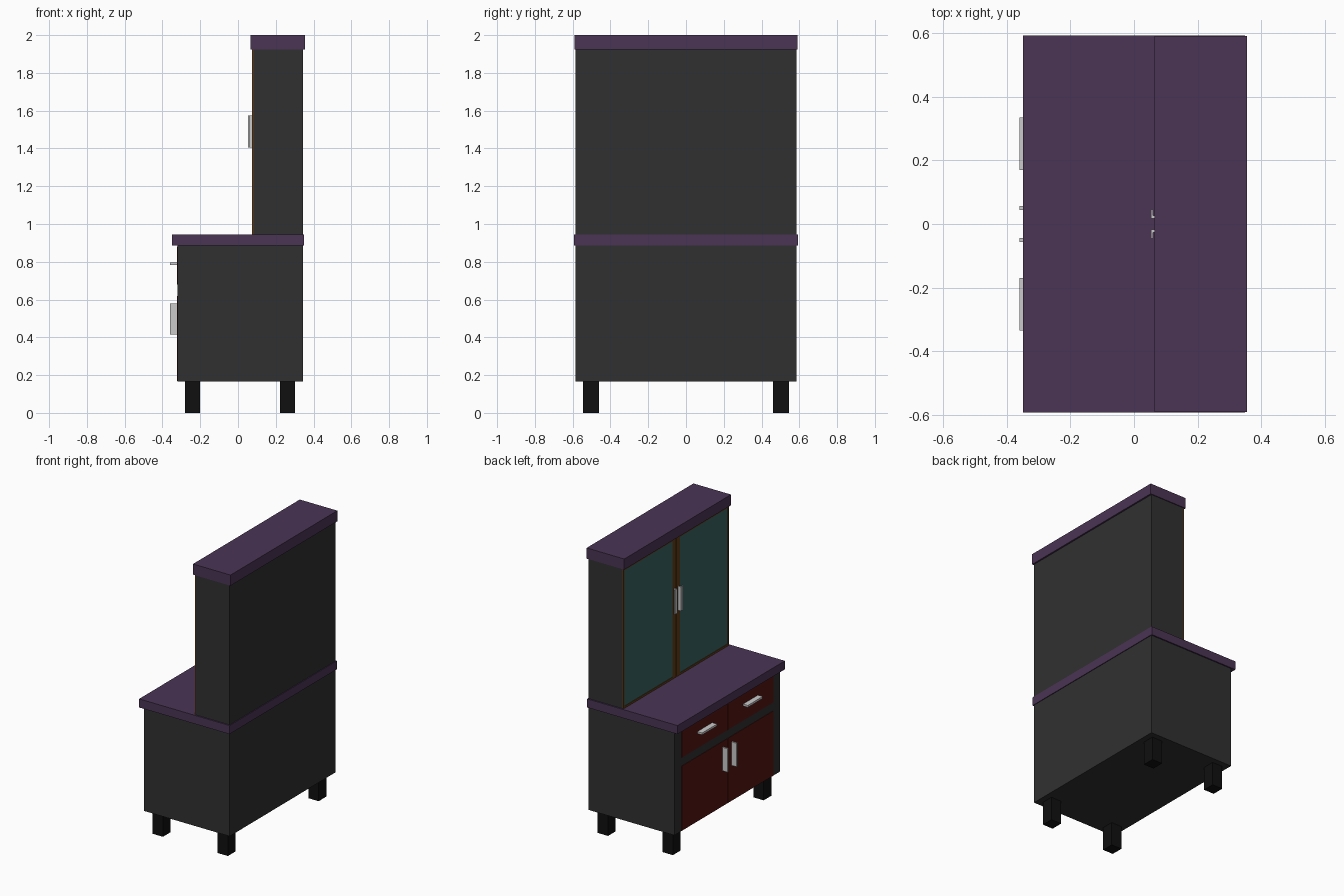
import bpy
import bmesh

if "Cube" in bpy.data.objects:
    bpy.data.objects.remove(bpy.data.objects["Cube"])


def material(name, rgb):
    m = bpy.data.materials.new(name)
    m.diffuse_color = (*rgb, 1)
    m.use_nodes = True
    m.node_tree.nodes["Principled BSDF"].inputs["Base Color"].default_value = m.diffuse_color
    return m


CHARCOAL = material("charcoal", (0.03, 0.03, 0.03))
BLACK = material("black", (0.005, 0.005, 0.005))
PURPLE = material("purple", (0.07, 0.035, 0.09))
RED = material("dark_red", (0.09, 0.008, 0.006))
WOOD = material("brown_wood", (0.12, 0.045, 0.008))
GLASS = material("teal_glass", (0.04, 0.13, 0.12))
METAL = material("metal", (0.6, 0.6, 0.6))


def boxes(name, mat, *bounds):
    """One object made of boxes, each given as (x0, x1, y0, y1, z0, z1)."""
    bm = bmesh.new()
    for x0, x1, y0, y1, z0, z1 in bounds:
        y0, y1 = sorted((y0, y1))
        verts = bmesh.ops.create_cube(bm, size=1)["verts"]
        for v in verts:
            v.co = (x1 if v.co.x > 0 else x0,
                    y1 if v.co.y > 0 else y0,
                    z1 if v.co.z > 0 else z0)
    mesh = bpy.data.meshes.new(name)
    bm.to_mesh(mesh)
    bm.free()
    mesh.materials.append(mat)
    ob = bpy.data.objects.new(name, mesh)
    bpy.context.collection.objects.link(ob)
    return ob


# Main carcass: the cabinet opens towards -x
boxes("base_cabinet", CHARCOAL, (-0.32, 0.345, -0.585, 0.585, 0.165, 0.885))
boxes("countertop", PURPLE, (-0.35, 0.35, -0.594, 0.594, 0.885, 0.945))
boxes("upper_cabinet", CHARCOAL, (0.083, 0.345, -0.585, 0.585, 0.945, 1.925))
boxes("top_cap", PURPLE, (0.065, 0.356, -0.591, 0.591, 1.925, 2.0))

for side, s in (("left", 1), ("right", -1)):
    # Legs
    boxes(f"{side}_front_leg", BLACK, (-0.28, -0.20, s * 0.46, s * 0.545, 0, 0.165))
    boxes(f"{side}_back_leg", BLACK, (0.223, 0.303, s * 0.46, s * 0.545, 0, 0.165))

    # Lower doors and drawers, nearly flush with the carcass
    boxes(f"{side}_lower_door", RED, (-0.323, -0.315, s * 0.002, s * 0.508, 0.168, 0.62))
    boxes(f"{side}_drawer", RED, (-0.323, -0.315, s * 0.002, s * 0.508, 0.68, 0.88))
    boxes(f"{side}_lower_door_handle", METAL,
          (-0.36, -0.32, s * 0.044, s * 0.056, 0.415, 0.58))
    boxes(f"{side}_drawer_handle", METAL,
          (-0.36, -0.32, s * 0.17, s * 0.335, 0.783, 0.797))

    # Upper door: wooden frame around a glass panel
    y0, y1, z0, z1 = 0.002, 0.585, 0.945, 1.925
    x0, x1, stile, edge = 0.075, 0.083, 0.04, 0.014
    boxes(f"{side}_upper_door_frame", WOOD,
          (x0, x1, s * y0, s * stile, z0, z1),
          (x0, x1, s * (y1 - edge), s * y1, z0, z1),
          (x0, x1, s * stile, s * (y1 - edge), z0, z0 + edge),
          (x0, x1, s * stile, s * (y1 - edge), z1 - edge, z1))
    boxes(f"{side}_glass_panel", GLASS,
          (0.078, 0.083, s * stile, s * (y1 - edge), z0 + edge, z1 - edge))
    # L-shaped pull: stem and lip
    boxes(f"{side}_upper_door_handle", METAL,
          (0.06, 0.075, s * 0.018, s * 0.026, 1.405, 1.575),
          (0.053, 0.06, s * 0.018, s * 0.045, 1.405, 1.575))
